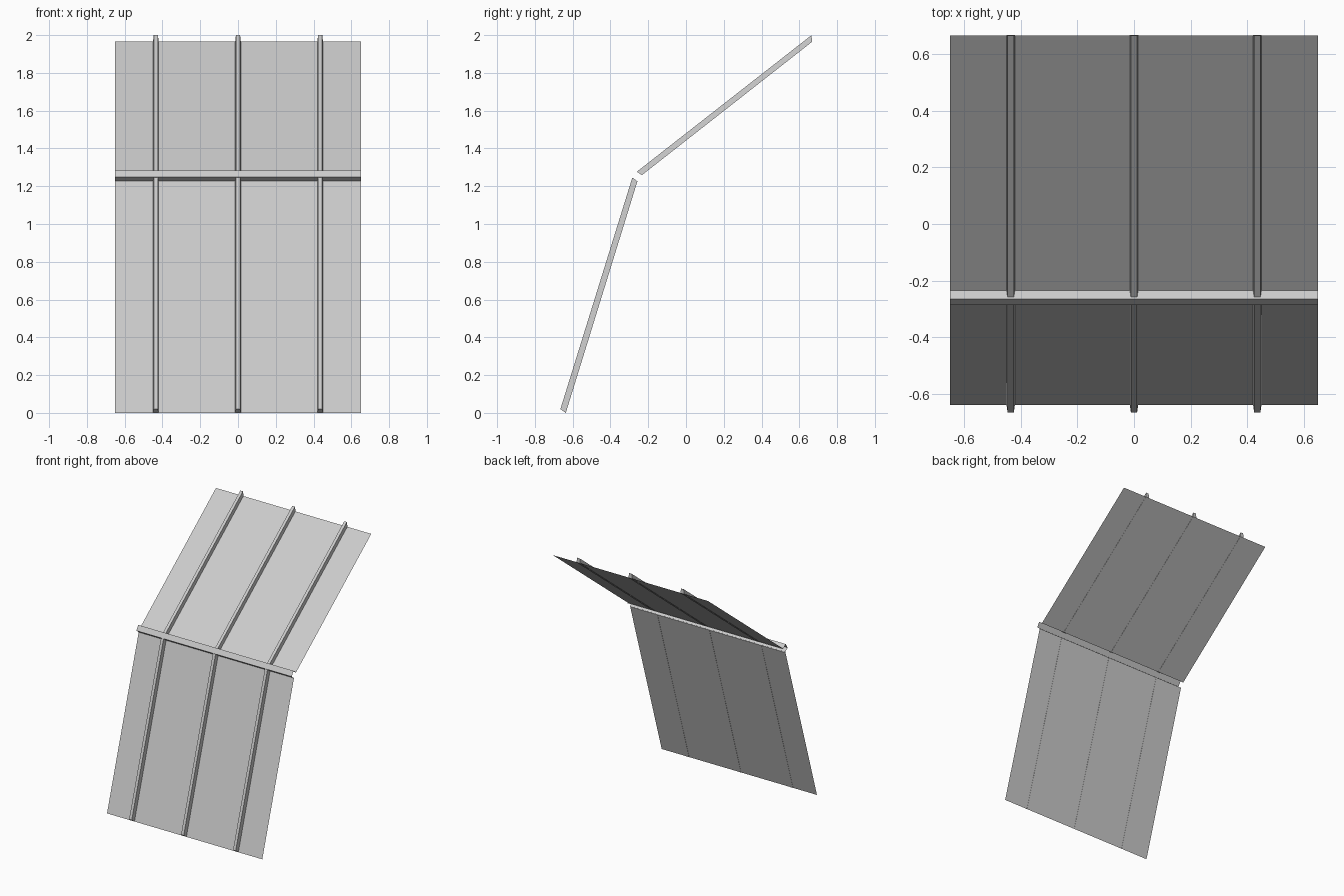
import bpy
import bmesh
from mathutils import Vector

cube = bpy.data.objects.get("Cube")
if cube:
    bpy.data.objects.remove(cube, do_unlink=True)

HALF_WIDTH = 0.65
RIB_SPACING = 0.435


def make_material(name, colour):
    mat = bpy.data.materials.new(name)
    mat.use_nodes = True
    mat.diffuse_color = colour
    mat.node_tree.nodes["Principled BSDF"].inputs["Base Color"].default_value = colour
    return mat


grey = make_material("light grey", (0.6, 0.6, 0.6, 1))


def finish(name, bm):
    mesh = bpy.data.meshes.new(name)
    bm.to_mesh(mesh)
    bm.free()
    mesh.materials.append(grey)
    obj = bpy.data.objects.new(name, mesh)
    bpy.context.collection.objects.link(obj)
    return obj


def sheet(name, profile):
    """Sweep an open (y, z) profile across the full width as a thin sheet."""
    bm = bmesh.new()
    rows = [[bm.verts.new((x, y, z)) for x in (-HALF_WIDTH, HALF_WIDTH)]
            for y, z in profile]
    for a, b in zip(rows, rows[1:]):
        bm.faces.new((a[0], a[1], b[1], b[0]))
    return finish(name, bm)


def rib(name, x, front, back):
    """Tapered bar: narrow along the front line, wider along the back line."""
    bm = bmesh.new()
    # the back sits just proud of the panel
    (f0, f1), (b0, b1) = front, back
    shift = (Vector(b0) - Vector(f0)).normalized() * 0.002
    b0, b1 = Vector(b0) + shift, Vector(b1) + shift
    b1.y = max(b1.y, 0)
    b0.y = max(b0.y, 0)
    ends = []
    for f, b in ((f0, b0), (f1, b1)):
        ends.append([bm.verts.new((x + dx, p[0], p[1])) for dx, p in
                     ((-0.011, f), (0.011, f), (0.015, b), (-0.015, b))])
    low, high = ends
    bm.faces.new(low)
    bm.faces.new(high)
    for i in range(4):
        j = (i + 1) % 4
        bm.faces.new((low[i], low[j], high[j], high[i]))
    bmesh.ops.recalc_face_normals(bm, faces=bm.faces)
    return finish(name, bm)


# Two leaning sections, each with front and back lines in (y, z)
sections = {
    "lower": (((-0.665, 0.02), (-0.284, 1.246)), ((-0.638, 0.0), (-0.259, 1.227))),
    "upper": (((-0.26, 1.277), (0.665, 2.0)), ((-0.235, 1.26), (0.665, 1.965))),
}
for section, (front, back) in sections.items():
    sheet(section + "_panel", back)
    for side, label in ((-1, "right"), (0, "middle"), (1, "left")):
        rib(f"{section}_rib_{label}", side * RIB_SPACING, front, back)

# Open channel along the fold, facing backwards
sheet("fold_channel", [(-0.256, 1.224), (-0.286, 1.248), (-0.265, 1.284), (-0.231, 1.258)])
